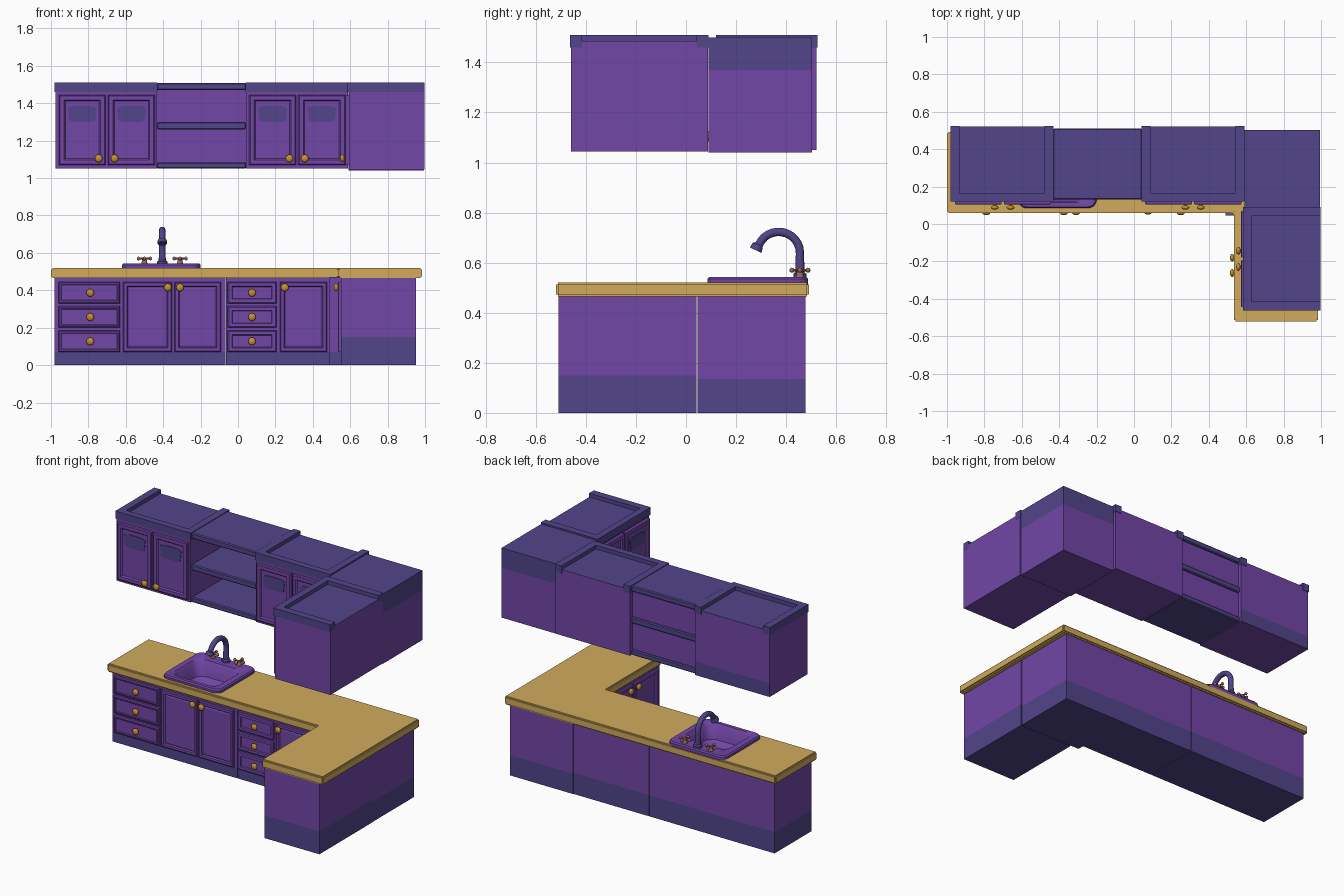
import bpy, bmesh, math
from mathutils import Matrix, Vector

if "Cube" in bpy.data.objects:
    bpy.data.objects.remove(bpy.data.objects["Cube"])

def mat(name, rgb):
    m = bpy.data.materials.new(name)
    m.diffuse_color = (*rgb, 1)
    m.use_nodes = True
    m.node_tree.nodes["Principled BSDF"].inputs["Base Color"].default_value = m.diffuse_color
    return m

PURPLE = mat("purple", (.17, .063, .39))
INDIGO = mat("indigo", (.084, .059, .254))
GOLD = mat("counter gold", (.638, .407, .107))
BRASS = mat("knob brass", (.571, .285, .025))
COPPER = mat("tap copper", (.32, .147, .107))
TURN = Matrix.Rotation(-math.pi / 2, 4, 'Z')   # front-facing part -> faces -x

def finish(name, bm, mats, smooth=False, M=None):
    if M:
        bm.transform(M)
    bmesh.ops.recalc_face_normals(bm, faces=bm.faces)
    me = bpy.data.meshes.new(name)
    bm.to_mesh(me)
    bm.free()
    for m in mats:
        me.materials.append(m)
    if smooth:
        me.polygons.foreach_set("use_smooth", [True] * len(me.polygons))
        me.set_sharp_from_angle(angle=math.radians(40))
    ob = bpy.data.objects.new(name, me)
    bpy.context.collection.objects.link(ob)
    return ob

def cube(lo, hi):
    bm = bmesh.new()
    bmesh.ops.create_cube(bm, size=1)
    for v in bm.verts:
        v.co = [(a + b) / 2 + c * (b - a) for a, b, c in zip(lo, hi, v.co)]
    return bm

def box(name, lo, hi, mats, cuts=(), rule=None, bevel=0):
    """Box cut at heights; faces where rule(z, normal) holds take the second material."""
    bm = cube(lo, hi)
    if bevel:
        bmesh.ops.bevel(bm, geom=bm.edges[:], offset=bevel, segments=1, affect='EDGES')
    for z in cuts:
        bmesh.ops.bisect_plane(bm, geom=bm.verts[:] + bm.edges[:] + bm.faces[:],
                               plane_co=(0, 0, z), plane_no=(0, 0, 1))
    bm.normal_update()
    if rule:
        for f in bm.faces:
            f.material_index = int(rule(f.calc_center_median().z, f.normal))
    return finish(name, bm, mats)

def panel(name, u0, u1, z0, z1, y, steps, M=None, t=.017):
    """Door or drawer front; steps are (inset, depth) pairs on the front face."""
    bm = cube((u0, y, z0), (u1, y + t, z1))
    bm.normal_update()
    front = [f for f in bm.faces if f.normal.y < -.5][0]
    for w, d in steps:
        bmesh.ops.inset_region(bm, faces=[front], thickness=w, depth=d)
    return finish(name, bm, [PURPLE], M=M)

def knob(u, z, y, M=None):
    bm = bmesh.new()
    bmesh.ops.create_uvsphere(bm, u_segments=14, v_segments=8, radius=1)
    bm.transform(Matrix.Translation((u, y - .018, z)) @ Matrix.Diagonal((.021, .012, .021, 1)))
    bmesh.ops.create_cone(bm, cap_ends=True, segments=10, radius1=.009, radius2=.009, depth=.02,
                          matrix=Matrix.Translation((u, y - .006, z)) @ Matrix.Rotation(math.pi / 2, 4, 'X'))
    finish("knob", bm, [BRASS], True, M)

def arch_pane(u, z, y, M=None):
    """Thin dark arched pane at the top of an upper door."""
    pts = [(-.078, .075), (-.07, .008), (-.045, 0), (.045, 0), (.07, .008), (.078, .075),
           (.045, .086), (-.045, .086)]
    bm = bmesh.new()
    f = bm.faces.new([bm.verts.new((u + a, y, z + b)) for a, b in pts])
    r = bmesh.ops.extrude_face_region(bm, geom=[f])
    for v in r["geom"]:
        if isinstance(v, bmesh.types.BMVert):
            v.co.y += .006
    finish("door_pane", bm, [INDIGO], M=M)

def loft(name, rings, mats, smooth=True):
    bm = bmesh.new()
    vs = [[bm.verts.new(p) for p in r] for r in rings]
    n = len(vs[0])
    for a, b in zip(vs, vs[1:]):
        for i in range(n):
            bm.faces.new((a[i], a[(i + 1) % n], b[(i + 1) % n], b[i]))
    bm.faces.new(vs[0])
    bm.faces.new(vs[-1])
    return finish(name, bm, mats, smooth)

def round_rect(x0, x1, y0, y1, r, z, n=5):
    out = []
    for k, (cx, cy) in enumerate([(x1 - r, y1 - r), (x0 + r, y1 - r), (x0 + r, y0 + r), (x1 - r, y0 + r)]):
        for i in range(n + 1):
            a = math.pi / 2 * (k + i / n)
            out.append((cx + r * math.cos(a), cy + r * math.sin(a), z))
    return out

def cut(ob, cutter):
    m = ob.modifiers.new("hole", 'BOOLEAN')
    m.operation, m.object, m.solver = 'DIFFERENCE', cutter, 'EXACT'

DOOR = [(.008, .004), (.022, 0), (.008, -.008), (.012, .003)]
UPPER = [(.008, .004), (.03, 0), (.01, -.009)]
DRAWER = [(.008, .005), (.01, 0), (.006, -.003)]
SMALL = [(.008, .005), (.024, 0), (.005, -.008)]
PI = [PURPLE, INDIGO]

# base cabinets with dark plinth: low on the door side, taller elsewhere
def plinth(door):
    d = Vector(door)
    return lambda z, n: n.z < -.5 or z < .07 or (z < .14 and n.dot(d) < .5)
sink_base = box("sink_base", (-.98, .09, 0), (-.067, .475, .47), PI, (.07, .14), plinth((0, -1, 0)))
box("drawer_base", (-.063, .09, 0), (.49, .475, .47), PI, (.07, .14), plinth((0, -1, 0)))
box("corner_base", (.49, .046, 0), (.95, .478, .47), PI, (.07, .135), plinth((0, -1, 0)))
box("leg_base", (.55, -.51, 0), (.952, .042, .47), PI, (.07, .15), plinth((-1, 0, 0)))

# base fronts
YB = .077
for z in (.07, .2, .33):
    panel("wide_drawer", -.96, -.63, z, z + .115, YB, DRAWER)
    knob(-.79, z + .057, YB)
    panel("small_drawer", -.055, .205, z, z + .115, YB, SMALL)
    knob(.075, z + .057, YB + .003)
for u0, u1, k in ((-.615, -.352, -.375), (-.34, -.09, -.31), (.225, .475, .25)):
    panel("base_door", u0, u1, .07, .445, YB, DOOR)
    knob(k, .415, YB)
for u0, u1, k in ((-.035, .215, .18), (.227, .48, .262)):
    panel("leg_base_door", u0, u1, .07, .445, .538, DOOR, TURN)
    knob(k, .415, .543, TURN)

# L-shaped worktop
bm = bmesh.new()
L = [(-1, .06), (.535, .06), (.535, -.52), (.985, -.52), (.985, .492), (-1, .492)]
f = bm.faces.new([bm.verts.new((x, y, .465)) for x, y in L])
r = bmesh.ops.extrude_face_region(bm, geom=[f])
bmesh.ops.translate(bm, vec=(0, 0, .055), verts=[v for v in r["geom"] if isinstance(v, bmesh.types.BMVert)])
bmesh.ops.bevel(bm, geom=bm.edges[:], offset=.008, segments=2, affect='EDGES')
worktop = finish("worktop", bm, [GOLD], True)

# sink: rim, rolled edge and bowl
hole = loft("sink_cutter", [round_rect(-.585, -.235, .105, .41, .06, z) for z in (.41, .56)], [PURPLE], False)
hole.hide_render = True
hole.hide_viewport = True
hole.display_type = 'WIRE'
cut(worktop, hole)
cut(sink_base, hole)
loft("sink", [round_rect(*s) for s in (
    (-.57, -.25, .12, .395, .06, .415), (-.62, -.2, .085, .488, .045, .515),
    (-.62, -.2, .085, .488, .045, .535), (-.613, -.207, .092, .481, .04, .543),
    (-.575, -.245, .115, .4, .055, .543), (-.567, -.253, .122, .393, .055, .535),
    (-.55, -.27, .137, .378, .06, .445), (-.52, -.3, .165, .35, .06, .425))], [PURPLE])

# tap: vertical stem, arched spout, flared nozzle
path = [(.455, .54, .027), (.455, .555, .027), (.455, .562, .019), (.455, .63, .017)]
for i in range(13):
    a = math.radians(158 * i / 12)
    path.append((.37 + .085 * math.cos(a), .64 + .083 * math.sin(a), .017))
path += [(.286, .667, .024), (.278, .65, .026)]
rings = []
for i, (y, z, rad) in enumerate(path):
    p, q = path[max(i - 1, 0)], path[min(i + 1, len(path) - 1)]
    t = Vector((0, q[0] - p[0], q[1] - p[1])).normalized()
    side = Vector((1, 0, 0)).cross(t)
    rings.append([Vector((-.405, y, z)) + rad * (math.cos(b) * Vector((1, 0, 0)) + math.sin(b) * side)
                  for b in (math.tau * k / 14 for k in range(14))])
loft("tap_spout", rings, [INDIGO])

# tap handles: post with four-ball cross
for x in (-.5, -.31):
    bm = bmesh.new()
    bmesh.ops.create_cone(bm, cap_ends=True, segments=12, radius1=.017, radius2=.01, depth=.035,
                          matrix=Matrix.Translation((x, .455, .556)))
    for ax in 'XY':
        bmesh.ops.create_cone(bm, cap_ends=True, segments=8, radius1=.005, radius2=.005, depth=.06,
                              matrix=Matrix.Translation((x, .455, .57)) @ Matrix.Rotation(math.pi / 2, 4, ax))
    for dx, dy in ((.032, 0), (-.032, 0), (0, .032), (0, -.032)):
        bmesh.ops.create_uvsphere(bm, u_segments=10, v_segments=6, radius=.01,
                                  matrix=Matrix.Translation((x + dx, .455 + dy, .57)))
    finish("tap_handle", bm, [COPPER], True)

# upper cabinets: dark recessed top, raised rim on three sides (open at the wall)
top_dark = lambda z, n: n.z > .5
def rim(name, u0, u1, y0, y1, M=None):
    for lo, hi in (((u0, y0, 1.46), (u1, y0 + .045, 1.51)),
                   ((u0, y0 + .045, 1.46), (u0 + .048, y1, 1.51)),
                   ((u1 - .048, y0 + .045, 1.46), (u1, y1, 1.51))):
        finish(name, cube(lo, hi), [INDIGO], M=M)

box("left_upper", (-.977, .125, 1.05), (-.433, .522, 1.485), PI, (1.14,),
    lambda z, n: n.z > .5 or (n.y > .5 and z < 1.14))
box("right_upper", (.043, .125, 1.05), (.587, .522, 1.485), PI, (), top_dark)
box("leg_upper", (.593, -.46, 1.045), (.997, .087, 1.485), PI, (), top_dark)
box("corner_upper", (.59, .09, 1.04), (.995, .503, 1.5), PI, (1.37,), lambda z, n: z > 1.37)
rim("left_rim", -.98, -.43, .12, .525)
rim("right_rim", .04, .59, .12, .525)
rim("leg_rim", -.09, .463, .582, .998, TURN)

# upper doors
for u0, u1, k in ((-.957, -.708, -.745), (-.695, -.445, -.66), (.06, .31, .275), (.322, .575, .357)):
    panel("upper_door", u0, u1, 1.07, 1.445, .108, UPPER)
    arch_pane((u0 + u1) / 2, 1.3, .109)
    knob(k, 1.105, .106)
for u0, u1, k in ((-.07, .18, .143), (.193, .445, .23)):
    panel("leg_upper_door", u0, u1, 1.07, 1.445, .576, UPPER, TURN)
    arch_pane((u0 + u1) / 2, 1.3, .577, TURN)
    knob(k, 1.105, .576, TURN)

# open shelf unit between the uppers
for z0, z1 in ((1.05, 1.085), (1.26, 1.3), (1.47, 1.508)):
    box("open_shelf", (-.433, .13, z0), (.043, .51, z1), [INDIGO], bevel=.006)
box("shelf_back", (-.433, .485, 1.06), (.043, .497, 1.49), [PURPLE])
